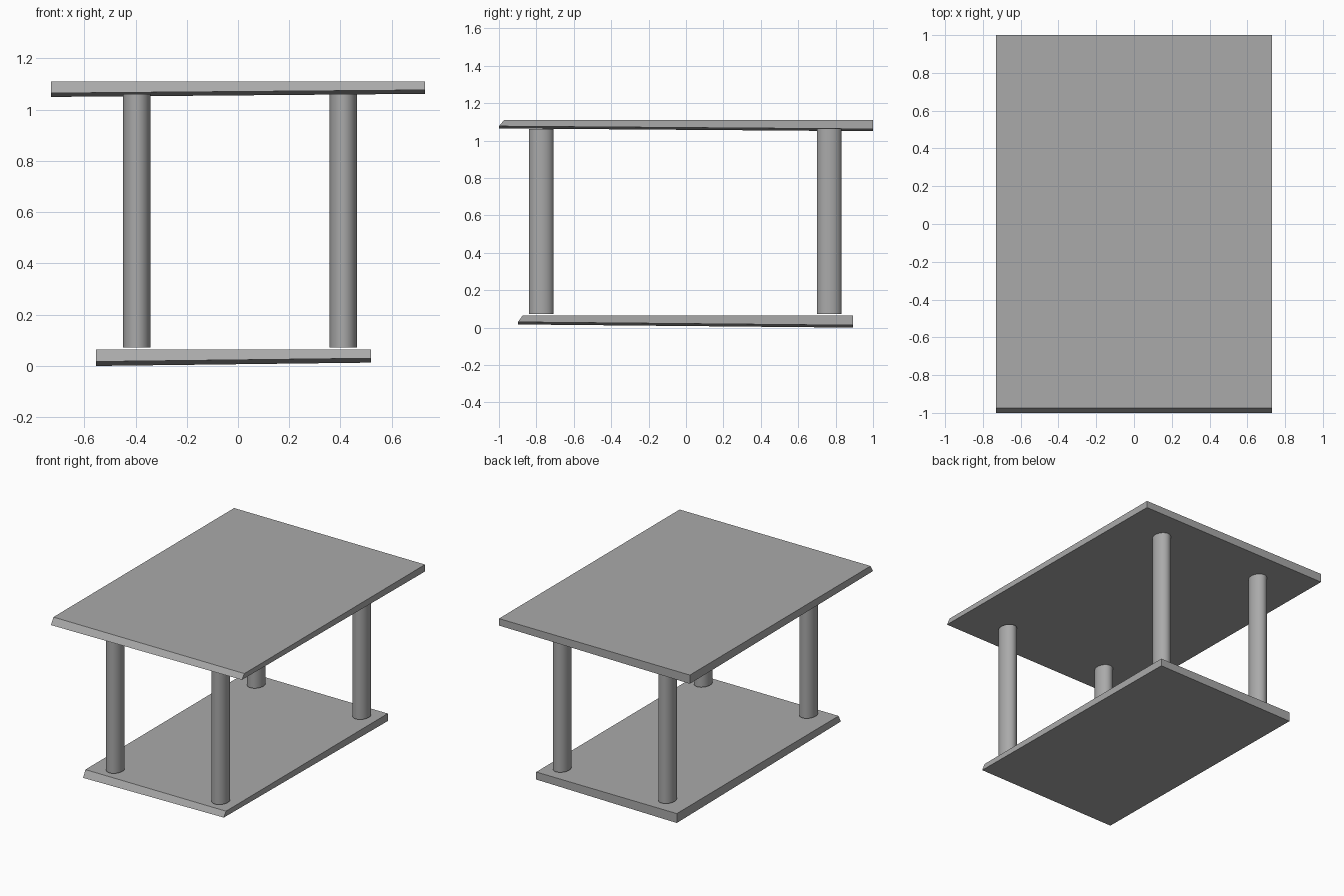
import bpy
import bmesh

cube = bpy.data.objects.get("Cube")
if cube:
    bpy.data.objects.remove(cube, do_unlink=True)

grey = bpy.data.materials.new("plain grey")
grey.use_nodes = True
colour = (0.4, 0.4, 0.4, 1)
grey.diffuse_color = colour
grey.node_tree.nodes["Principled BSDF"].inputs["Base Color"].default_value = colour


def finish(bm, name):
    bmesh.ops.recalc_face_normals(bm, faces=bm.faces)
    mesh = bpy.data.meshes.new(name)
    bm.to_mesh(mesh)
    bm.free()
    mesh.materials.append(grey)
    obj = bpy.data.objects.new(name, mesh)
    bpy.context.collection.objects.link(obj)
    return obj


def board(name, x0, x1, y0, y1, top, low, rise_x, rise_y, bevel):
    """Board with a level top, a tilted underside and a sloping front edge."""
    bm = bmesh.new()
    bmesh.ops.create_cube(bm, size=1)
    for v in bm.verts:
        left, back, upper = (c > 0 for c in v.co)
        v.co.x = x1 if left else x0
        v.co.y = y1 if back else y0 + bevel * upper
        v.co.z = top if upper else low + rise_x * left + rise_y * (not back)
    return finish(bm, name)


def leg(name, x, y, z0, z1, rx, ry):
    """Upright post with an oval cross-section."""
    bm = bmesh.new()
    bmesh.ops.create_cone(bm, cap_ends=True, segments=48,
                          radius1=1, radius2=1, depth=1)
    bmesh.ops.scale(bm, vec=(rx, ry, z1 - z0), verts=bm.verts)
    bmesh.ops.translate(bm, vec=(x, y, (z0 + z1) / 2), verts=bm.verts)
    obj = finish(bm, name)
    bpy.ops.object.select_all(action='DESELECT')
    obj.select_set(True)
    bpy.context.view_layer.objects.active = obj
    bpy.ops.object.shade_smooth_by_angle()
    return obj


# Table top and lower shelf
board("table_top", -0.73, 0.73, -1, 1, 1.11, 1.05, 0.012, 0.015, 0.027)
board("lower_shelf", -0.555, 0.52, -0.898, 0.893, 0.065, 0, 0.013, 0.017, 0.024)

# Four legs between the boards
for side, x in (("right", -0.395), ("left", 0.411)):
    for end, y in (("front", -0.774), ("back", 0.766)):
        leg(f"{end}_{side}_leg", x, y, 0.072, 1.062, 0.0535, 0.0665)
